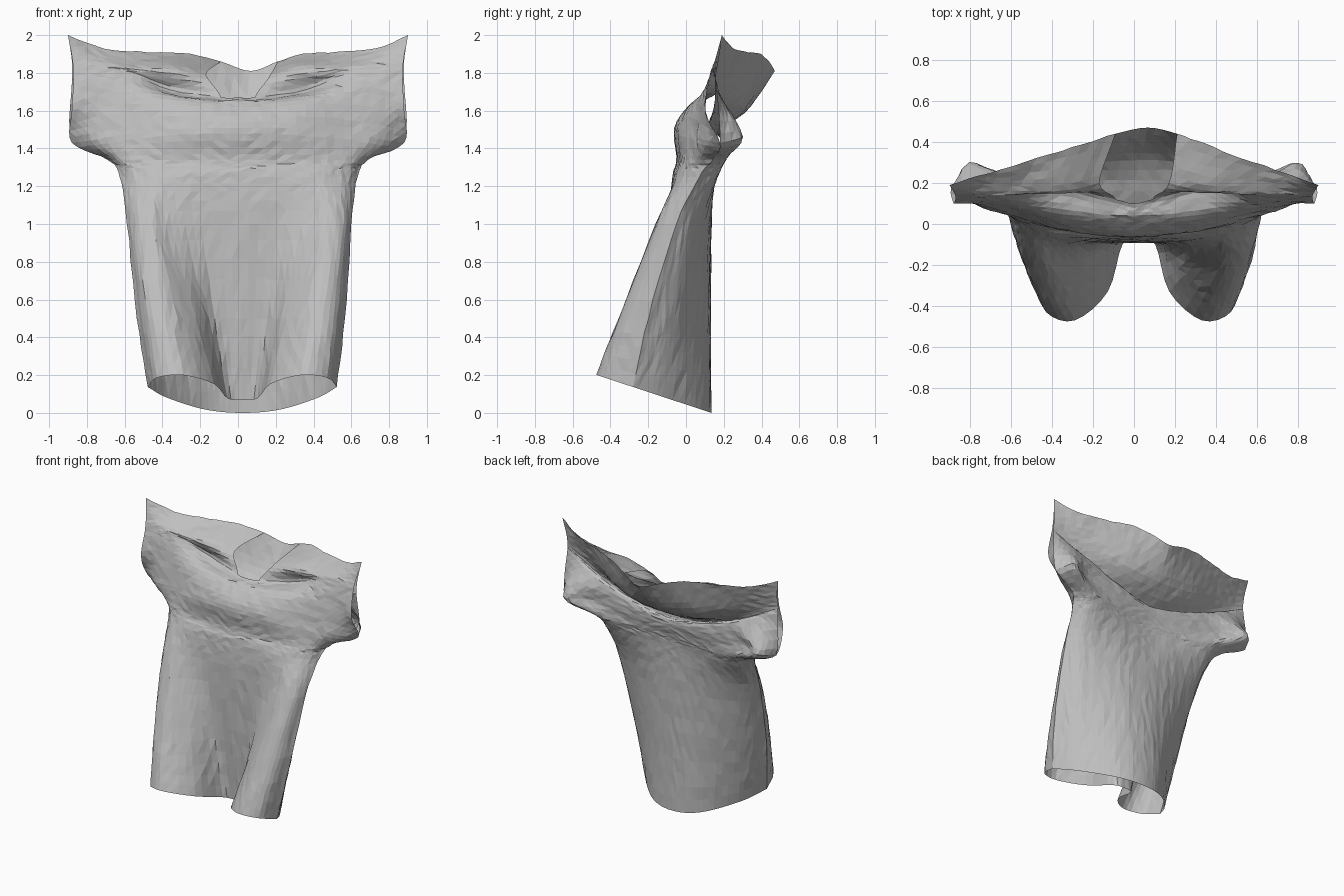
import bpy
import bmesh
import random
from mathutils import Vector

random.seed(4)
cube = bpy.data.objects.get("Cube")
if cube:
    bpy.data.objects.remove(cube, do_unlink=True)

STEP = 5          # mesh rows between two section curves
ACROSS = 40       # mesh columns from one side seam to the other
SPREAD = (0, .17, .36, .56, .74, .88)


def section(xs, ys, zs):
    """Half a section, centre to side seam, mirrored to a full one."""
    half = [Vector(p) for p in zip(xs, ys, zs)]
    return [Vector((-p.x, p.y, p.z)) for p in reversed(half[1:])] + half


def hem(height, xs, ys, tilt=0):
    """Section of the torso, lifted towards the front by the tilt."""
    return section(xs, ys, [height + tilt * (.135 - y) for y in ys])


def spline(points, t):
    """Point on a Catmull-Rom curve, t from 0 to 1."""
    last = len(points) - 1
    i = min(int(t * last), last - 1)
    f = t * last - i
    b, c = points[i], points[i + 1]
    a = points[i - 1] if i else b * 2 - c
    d = points[i + 2] if i + 2 <= last else c * 2 - b
    return (b * 2 + (c - a) * f + (a * 2 - b * 5 + c * 4 - d) * f ** 2
            + (b * 3 - a - c * 3 + d) * f ** 3) / 2


def drape(sections):
    """Grid of points through a stack of sections."""
    rows = [[spline(s, c / ACROSS) for c in range(ACROSS + 1)] for s in sections]
    count = STEP * (len(sections) - 1)
    columns = [[spline(col, r / count) for r in range(count + 1)] for col in zip(*rows)]
    return [list(row) for row in zip(*columns)]


# Shoulder ridge, shared by both panels
ridge = section((0, .15, .3, .5, .72, .9), (.47, .44, .39, .32, .25, .19),
                (1.81, 1.86, 1.9, 1.91, 1.93, 2))

# Front panel: two deep hanging folds, a chest swag and a slack neckline
front = drape([
    hem(0, (0, .08, .15, .31, .45, .5), (-.07, -.1, -.33, -.47, -.43, -.28), .33),
    hem(.5, (0, .14, .24, .37, .49, .55), (-.09, -.1, -.24, -.35, -.33, -.2)),
    hem(1, (0, .2, .36, .46, .55, .595), (-.09, -.09, -.12, -.16, -.13, -.05)),
    hem(1.25, (0, .2, .38, .48, .57, .63), (-.07, -.07, -.06, -.04, 0, .07)),
    hem(1.34, (0, .2, .4, .54, .64, .69), (-.05, -.04, -.02, .01, .06, .14)),
    section(SPREAD, (-.06, -.05, -.02, .04, .08, .18), (1.51, 1.51, 1.5, 1.48, 1.45, 1.43)),
    section(SPREAD, (.03, .03, .05, .08, .1, .1), (1.64, 1.64, 1.66, 1.67, 1.65, 1.6)),
    section((0, .09, .36, .56, .74, .87), (.1, .12, .18, .14, .13, .13),
            (1.67, 1.67, 1.71, 1.79, 1.8, 1.78)),
    section((0, .17, .36, .56, .74, .88), (.27, .2, .16, .16, .16, .16),
            (1.76, 1.79, 1.82, 1.83, 1.86, 1.89)),
    ridge,
])

# Back panel: a rounded back whose lip rises to the sleeves, with a cowl tucked behind it
back = drape([
    hem(0, (0, .2, .4, .5), (.135, .08, -.11, -.28), .33),
    hem(.5, (0, .22, .45, .55), (.13, .09, -.05, -.2)),
    hem(1, (0, .25, .5, .595), (.135, .12, .05, -.05)),
    hem(1.25, (0, .28, .53, .63), (.14, .16, .16, .07)),
    hem(1.34, (0, .28, .57, .69), (.16, .18, .21, .14)),
    section((0, .3, .62, .8, .88), (.18, .2, .22, .3, .18), (1.42, 1.44, 1.46, 1.46, 1.43)),
    section((0, .3, .6, .88), (.17, .19, .2, .16), (1.47, 1.52, 1.62, 1.74)),
    section((0, .3, .6, .88), (.09, .11, .15, .155), (1.46, 1.51, 1.63, 1.78)),
    section((0, .3, .6, .88), (.31, .29, .22, .17), (1.59, 1.63, 1.75, 1.87)),
    ridge,
])

# Close the side seams from hem to underarm
for r in range(5 * STEP + 1):
    for c in (0, ACROSS):
        back[r][c] = front[r][c].copy()

bm = bmesh.new()


def add_panel(grid, is_open, flip):
    verts = [[bm.verts.new(p) for p in row] for row in grid]
    for r in range(len(grid) - 1):
        for c in range(ACROSS):
            if is_open(r, c):
                continue
            quad = [verts[r][c], verts[r][c + 1], verts[r + 1][c + 1], verts[r + 1][c]]
            bm.faces.new(quad[::-1] if flip else quad)


def neck_hole(r, c):
    return r >= 7 * STEP and abs(c + .5 - ACROSS / 2) < 4


add_panel(front, neck_hole, False)
add_panel(back, lambda r, c: False, True)
bmesh.ops.remove_doubles(bm, verts=bm.verts, dist=.002)
bmesh.ops.delete(bm, geom=[v for v in bm.verts if not v.link_faces], context='VERTS')

# Hem and cowl hang a little to one side, with a slight crumple
for v in bm.verts:
    v.co.x += .025 * max(0, 1 - v.co.z / 1.4)
    if v.co.z > 1.5:
        v.co.x += .25 * max(0, v.co.y - .2)
    if not v.is_boundary:
        v.co += Vector([random.uniform(-1, 1) for _ in range(3)]) * .003
bmesh.ops.triangulate(bm, faces=bm.faces)

mesh = bpy.data.meshes.new("draped_shirt")
bm.to_mesh(mesh)
bm.free()
shirt = bpy.data.objects.new("draped_shirt", mesh)
bpy.context.collection.objects.link(shirt)

# Plain grey cloth
colour = (.52, .52, .52, 1)
cloth = bpy.data.materials.new("grey_cloth")
cloth.use_nodes = True
cloth.diffuse_color = colour
cloth.node_tree.nodes["Principled BSDF"].inputs["Base Color"].default_value = colour
mesh.materials.append(cloth)
